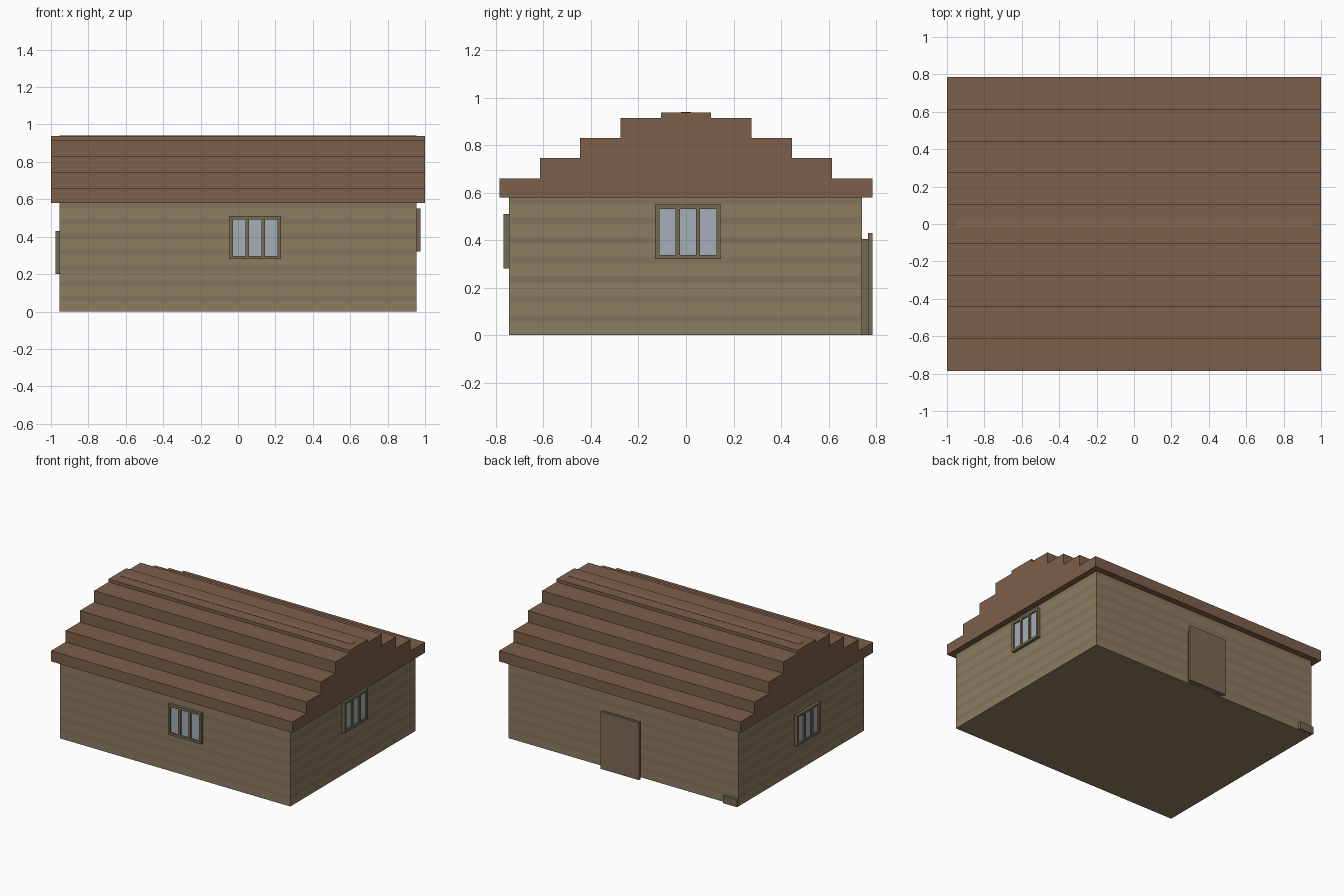
import bpy, bmesh

if "Cube" in bpy.data.objects:
    bpy.data.objects.remove(bpy.data.objects["Cube"])

def material(name, rgb):
    m = bpy.data.materials.new(name)
    m.diffuse_color = (*rgb, 1)
    m.use_nodes = True
    m.node_tree.nodes["Principled BSDF"].inputs["Base Color"].default_value = m.diffuse_color
    return m

WALL = material("wall_wood", (0.27, 0.205, 0.12))
BAND = material("wall_groove", (0.235, 0.178, 0.10))
ROOF = material("roof_brown", (0.205, 0.115, 0.07))
TRIM = material("trim_wood", (0.18, 0.14, 0.08))
DOOR = material("door_wood", (0.20, 0.145, 0.09))
GLASS = material("glass", (0.37, 0.43, 0.47))

def finish(name, bm, mats):
    bmesh.ops.recalc_face_normals(bm, faces=bm.faces)
    me = bpy.data.meshes.new(name)
    bm.to_mesh(me)
    bm.free()
    for m in mats:
        me.materials.append(m)
    ob = bpy.data.objects.new(name, me)
    bpy.context.collection.objects.link(ob)
    return ob

def add_box(bm, x, y, z, mat=0):
    v = [bm.verts.new((a, b, c)) for a in x for b in y for c in z]
    for q in ((0, 1, 3, 2), (4, 6, 7, 5), (0, 4, 5, 1),
              (2, 3, 7, 6), (0, 2, 6, 4), (1, 5, 7, 3)):
        bm.faces.new([v[i] for i in q]).material_index = mat

def box(name, x, y, z, mat):
    bm = bmesh.new()
    add_box(bm, x, y, z)
    return finish(name, bm, [mat])

# Walls: one closed shell, banded into horizontal board courses
H, COURSES = 0.58, 7
levels = [0.0]
for i in range(COURSES):
    levels += [(i + 0.65) * H / COURSES, (i + 1) * H / COURSES]
bm = bmesh.new()
rings = [[bm.verts.new((x, y, z)) for x, y in
          ((-0.955, -0.745), (0.955, -0.745), (0.955, 0.74), (-0.955, 0.74))]
         for z in levels]
for k, (lo, hi) in enumerate(zip(rings, rings[1:])):
    for i in range(4):
        j = (i + 1) % 4
        bm.faces.new((lo[i], lo[j], hi[j], hi[i])).material_index = k % 2
bm.faces.new(rings[0])
bm.faces.new(rings[-1])
finish("walls", bm, [WALL, BAND])

# Stepped roof: half profile mirrored, then extruded along x
half = []
for y, z0, z1 in ((0.785, 0.58, 0.66), (0.615, 0.66, 0.745), (0.445, 0.745, 0.83),
                  (0.275, 0.83, 0.915), (0.105, 0.915, 0.938)):
    half += [(y, z0), (y, z1)]
profile = half + [(-y, z) for y, z in reversed(half)]
bm = bmesh.new()
cap = bm.faces.new([bm.verts.new((-1, y, z)) for y, z in profile])
out = bmesh.ops.extrude_face_region(bm, geom=[cap], use_keep_orig=True)
bmesh.ops.translate(bm, vec=(2, 0, 0),
                    verts=[g for g in out["geom"] if isinstance(g, bmesh.types.BMVert)])
finish("stepped_roof", bm, [ROOF])

# Ridge strip and small post top showing through the roof
box("ridge_strip", (-0.955, 0.955), (-0.02, 0.02), (0.90, 0.94),
    material("ridge_brown", (0.23, 0.135, 0.085)))
box("post_top", (-0.81, -0.75), (-0.59, -0.53), (0.60, 0.661), TRIM)

# Windows: frame with two mullions and three panes, built facing -y then placed
def window(name, loc, turn, depth=0.022, w=0.275, h=0.23, t=0.018):
    bm = bmesh.new()
    d = (-depth, 0.01)
    for z in (0, h - t):
        add_box(bm, (-w / 2, w / 2), d, (z, z + t))
    pane = (w - 4 * t) / 3
    for i in range(4):
        x = -w / 2 + i * (pane + t)
        add_box(bm, (x, x + t), d, (t, h - t))
        if i < 3:
            add_box(bm, (x + t, x + t + pane), (-depth * 0.5, 0.01), (t, h - t), 1)
    ob = finish(name, bm, [TRIM, GLASS])
    ob.location = loc
    ob.rotation_euler.z = turn

QUARTER = 1.570796
window("front_window", (0.093, -0.745, 0.28), 0)
window("right_window", (0.955, 0.008, 0.32), QUARTER)
window("left_window", (-0.955, -0.06, 0.20), -QUARTER)

# Back door: backing frame and outer leaf
box("door_frame", (-0.14, 0.14), (0.73, 0.766), (0, 0.405), TRIM)
box("door_leaf", (-0.16, 0.16), (0.766, 0.785), (0, 0.43), DOOR)

# Low block at the back left corner
box("corner_block", (-0.955, -0.84), (0.73, 0.76), (0, 0.055), TRIM)
